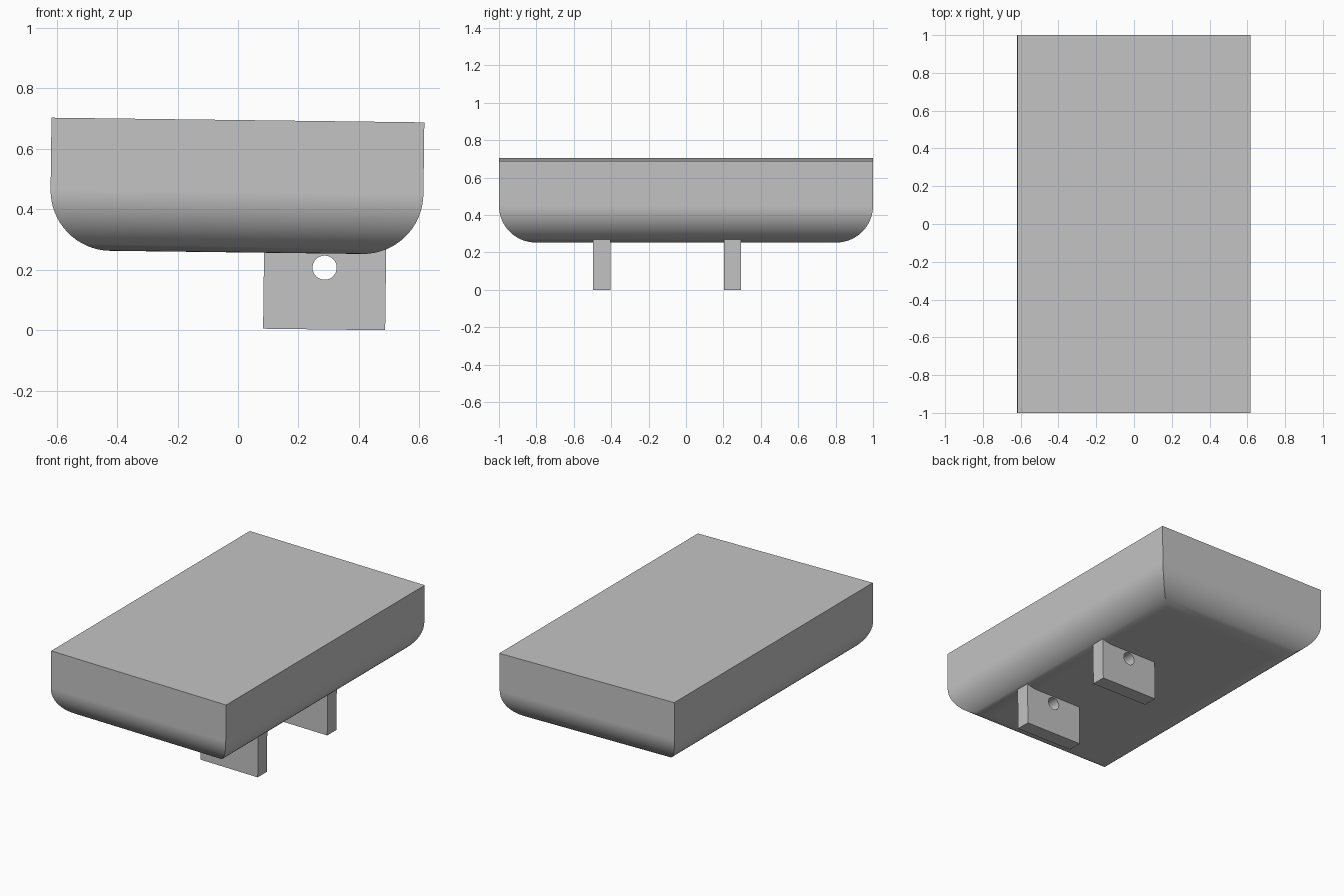
import bpy, bmesh, math

old = bpy.data.objects.get("Cube")
if old:
    bpy.data.objects.remove(old, do_unlink=True)

TILT = 0.0125                       # slight lean of the whole model about y
CX, HALF_X, HALF_Y = -0.009, 0.617, 1.0
BOTTOM, TOP, RADIUS = 0.2575, 0.6955, 0.2
STEPS = 16

grey = bpy.data.materials.new("mid_grey")
grey.use_nodes = True
colour = (0.55, 0.55, 0.55, 1)
grey.diffuse_color = colour
grey.node_tree.nodes["Principled BSDF"].inputs["Base Color"].default_value = colour


def make_object(name, bm):
    bmesh.ops.recalc_face_normals(bm, faces=bm.faces)
    mesh = bpy.data.meshes.new(name)
    bm.to_mesh(mesh)
    bm.free()
    mesh.materials.append(grey)
    obj = bpy.data.objects.new(name, mesh)
    bpy.context.collection.objects.link(obj)
    return obj


def select_only(obj):
    bpy.ops.object.select_all(action='DESELECT')
    obj.select_set(True)
    bpy.context.view_layer.objects.active = obj


def finish(obj):
    select_only(obj)
    bpy.ops.object.shade_smooth_by_angle(angle=math.radians(30))
    obj.rotation_euler.y = TILT


# Body: stacked rectangles whose lower edges curve in, with mitred corners
profile = [(0, TOP)]
for i in range(STEPS + 1):
    a = i / STEPS * math.pi / 2
    profile.append((RADIUS * (1 - math.cos(a)), BOTTOM + RADIUS * (1 - math.sin(a))))

bm = bmesh.new()
rings = []
for inset, z in profile:
    x, y = HALF_X - inset, HALF_Y - inset
    rings.append([bm.verts.new((CX + sx * x, sy * y, z))
                  for sx, sy in ((-1, -1), (1, -1), (1, 1), (-1, 1))])
for upper, lower in zip(rings, rings[1:]):
    for k in range(4):
        n = (k + 1) % 4
        bm.faces.new((upper[k], upper[n], lower[n], lower[k]))
bm.faces.new(rings[0])
bm.faces.new(rings[-1])
body = make_object("body", bm)
finish(body)
weighted = body.modifiers.new("flat_face_normals", 'WEIGHTED_NORMAL')
weighted.keep_sharp = True


# Mounting lugs: plates under the body, each with a round through hole
def make_lug(name, y0, y1):
    x0, x1, z0, z1 = 0.083, 0.487, 0.006, 0.3
    bm = bmesh.new()
    bmesh.ops.create_cube(bm, size=1)
    for v in bm.verts:
        v.co.x = x1 if v.co.x > 0 else x0
        v.co.y = y1 if v.co.y > 0 else y0
        v.co.z = z1 if v.co.z > 0 else z0
    lug = make_object(name, bm)

    bpy.ops.mesh.primitive_cylinder_add(
        vertices=32, radius=0.04, depth=0.3,
        location=(0.284, (y0 + y1) / 2, 0.2105), rotation=(math.pi / 2, 0, 0))
    cutter = bpy.context.object
    cutter.name = "hole_cutter"
    cutter.hide_render = True
    cutter.data.materials.append(grey)

    cut = lug.modifiers.new("hole", 'BOOLEAN')
    cut.operation = 'DIFFERENCE'
    cut.solver = 'EXACT'
    cut.object = cutter
    select_only(lug)
    bpy.ops.object.modifier_apply(modifier=cut.name)
    bpy.data.objects.remove(cutter, do_unlink=True)
    finish(lug)


make_lug("front_lug", -0.497, -0.405)
make_lug("back_lug", 0.203, 0.295)
